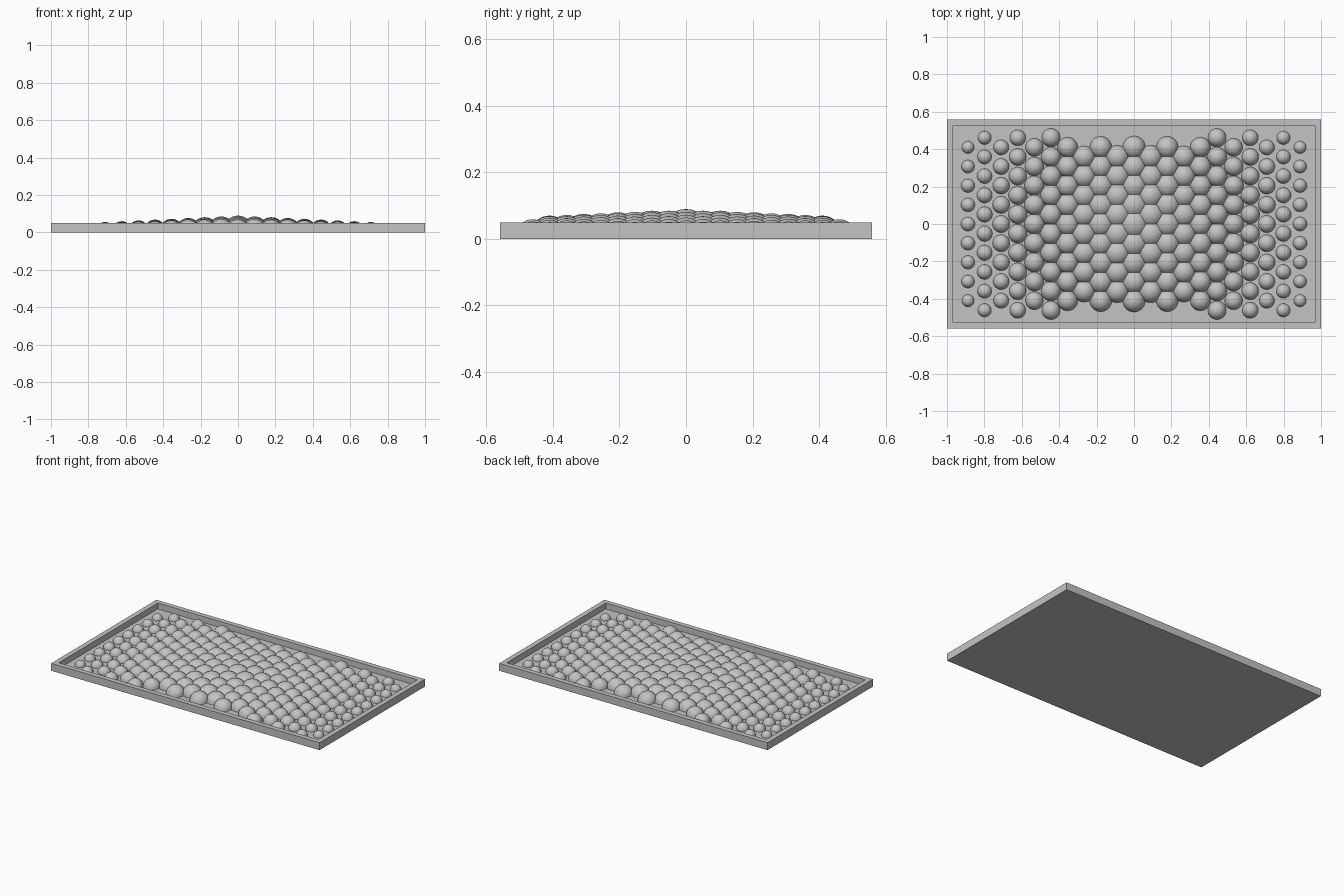
import bpy, bmesh, math
from mathutils import Vector, Matrix

cube = bpy.data.objects.get("Cube")
if cube:
    bpy.data.objects.remove(cube, do_unlink=True)

WIDTH, DEPTH, HEIGHT = 2.0, 1.12, 0.05
WALL, FLOOR = 0.047, 0.01
PITCH = 0.1025                        # distance between neighbouring domes
COLUMN = PITCH * math.sqrt(3) / 2

grey = bpy.data.materials.new("plain grey")
grey.use_nodes = True
grey.diffuse_color = (0.55, 0.55, 0.55, 1)
grey.node_tree.nodes["Principled BSDF"].inputs["Base Color"].default_value = grey.diffuse_color


def add_object(name, bm):
    mesh = bpy.data.meshes.new(name)
    bm.to_mesh(mesh)
    bm.free()
    mesh.materials.append(grey)
    obj = bpy.data.objects.new(name, mesh)
    bpy.context.collection.objects.link(obj)
    return obj


# Shallow rectangular tray: a block with its top inset and pushed down
bm = bmesh.new()
bmesh.ops.create_cube(bm, size=1, matrix=Matrix.Translation((0, 0, HEIGHT / 2))
                      @ Matrix.Diagonal((WIDTH, DEPTH, HEIGHT, 1)))
top = max(bm.faces, key=lambda f: f.calc_center_median().z)
bmesh.ops.inset_region(bm, faces=[top], thickness=WALL)
inner = bmesh.ops.extrude_face_region(bm, geom=[top])["geom"]
bmesh.ops.translate(bm, vec=(0, 0, FLOOR - HEIGHT),
                    verts=[g for g in inner if isinstance(g, bmesh.types.BMVert)])
if top.is_valid:
    bmesh.ops.delete(bm, geom=[top], context='FACES')
bmesh.ops.recalc_face_normals(bm, faces=bm.faces)
add_object("tray", bm)

# Hexagonal layout: domes shrink away from the centre and must fit the tray
domes = []
for i in range(-10, 11):
    for k in range(-5, 6):
        centre = Vector((i * COLUMN, (k + 0.5 * (i % 2)) * PITCH, FLOOR))
        radius = 0.08 - 0.048 * math.hypot(centre.x, centre.y)
        if abs(centre.y) + radius < DEPTH / 2 - WALL:
            domes.append((centre, radius))

# Each dome is trimmed where it meets its neighbours
bm = bmesh.new()
for centre, radius in domes:
    dome = bmesh.new()
    bmesh.ops.create_uvsphere(dome, u_segments=32, v_segments=16, radius=radius,
                              matrix=Matrix.Translation(centre))
    cuts = [(centre, Vector((0, 0, -1)))]
    for other, size in domes:
        gap = (other - centre).length
        if 0 < gap < radius + size and gap < PITCH * 1.8:
            way = (other - centre) / gap
            reach = (gap * gap + radius ** 2 - size ** 2) / (2 * gap)
            cuts.append((centre + way * reach, way))
    for point, normal in cuts:
        bmesh.ops.bisect_plane(dome, geom=dome.verts[:] + dome.edges[:] + dome.faces[:],
                               dist=1e-6, plane_co=point, plane_no=normal, clear_outer=True)
    for face in dome.faces:
        face.smooth = True
    part = bpy.data.meshes.new("dome part")
    dome.to_mesh(part)
    dome.free()
    bm.from_mesh(part)
    bpy.data.meshes.remove(part)
add_object("domes", bm)
